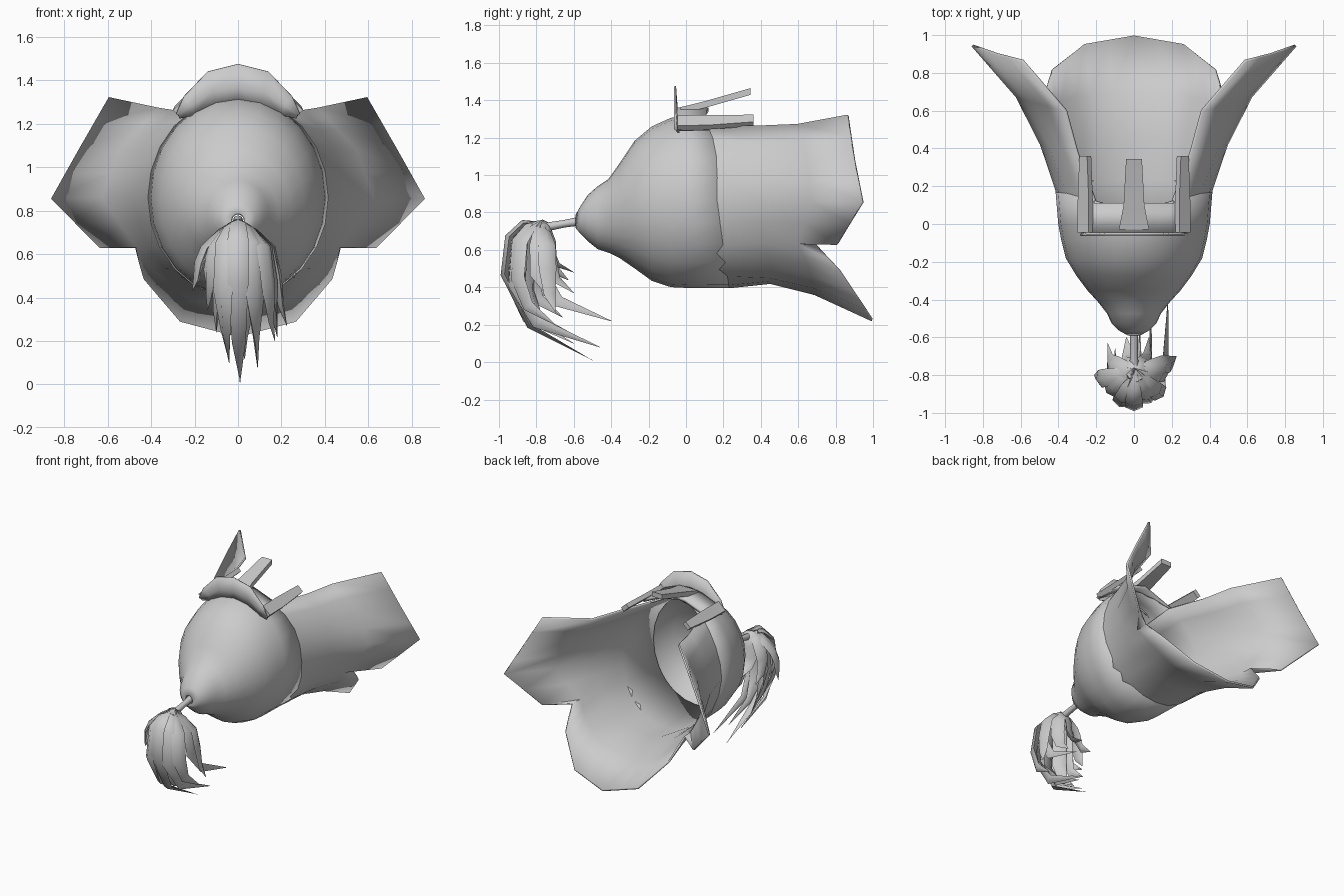
import bpy, bmesh, math
from mathutils import Vector

if "Cube" in bpy.data.objects:
    bpy.data.objects.remove(bpy.data.objects["Cube"])


def make_obj(name, verts, faces, thick=0, mirror=False, angle=50):
    me = bpy.data.meshes.new(name)
    me.from_pydata([tuple(v) for v in verts], [], faces)
    bm = bmesh.new()
    bm.from_mesh(me)
    if mirror:
        geo = bm.verts[:] + bm.edges[:] + bm.faces[:]
        dup = bmesh.ops.duplicate(bm, geom=geo)["geom"]
        for v in dup:
            if isinstance(v, bmesh.types.BMVert):
                v.co.x *= -1
    bmesh.ops.remove_doubles(bm, verts=bm.verts[:], dist=0.0005)
    bmesh.ops.recalc_face_normals(bm, faces=bm.faces[:])
    bm.to_mesh(me)
    bm.free()
    ob = bpy.data.objects.new(name, me)
    bpy.context.collection.objects.link(ob)
    if thick:
        m = ob.modifiers.new("thickness", "SOLIDIFY")
        m.thickness, m.offset = thick, 0
    bpy.ops.object.select_all(action="DESELECT")
    bpy.context.view_layer.objects.active = ob
    ob.select_set(True)
    bpy.ops.object.shade_smooth_by_angle(angle=math.radians(angle))
    return ob


def grid(name, rows, closed=False, caps=False, **kw):
    n = len(rows[0])
    verts = [p for r in rows for p in r]
    faces = []
    for i in range(len(rows) - 1):
        for j in range(n if closed else n - 1):
            k = (j + 1) % n
            faces.append((i * n + j, i * n + k, (i + 1) * n + k, (i + 1) * n + j))
    if caps:
        faces += [tuple(range(n)), tuple(range(len(verts) - n, len(verts)))]
    return make_obj(name, verts, faces, **kw)


# Point on the slanted dome rim, higher on the brow than at the nape
def rim(deg):
    s, c = math.sin(math.radians(deg)), math.cos(math.radians(deg))
    return (.41 * c, .18 - .10 * s ** 4 if s > 0 else .18 - .06 * s, .8615 + .4585 * s)


# Helmet dome: rings along y as (y, z bottom, z top, half width)
prof = [(-.585, .72, .785, .03), (-.56, .69, .83, .075), (-.52, .65, .89, .115),
        (-.47, .61, .935, .138), (-.41, .59, .975, .185), (-.35, .56, 1.06, .24),
        (-.27, .505, 1.18, .30), (-.18, .44, 1.255, .355), (-.08, .407, 1.30, .38),
        (.0, .403, 1.315, .395)]
N = 24
angles = [2 * math.pi * k / N for k in range(N)]
rings = [[(w * math.cos(a), y, (lo + hi) / 2 + (hi - lo) / 2 * math.sin(a)) for a in angles]
         for y, lo, hi, w in prof]
rings.append([rim(math.degrees(a)) for a in angles])
grid("helmet_dome", rings, closed=True, thick=.012)


# Flare start: a lip that runs along the inside of the dome, then the rim
def lip(deg):
    a = math.radians(deg)
    return [(.362 * math.cos(a), -.12, .853 + .413 * math.sin(a)), rim(deg)]


# Flared cheek guards and neck guard: lines from the rim angle to the outer edge
flare = [
    (60, (.30, .38, 1.26), (.36, .6, 1.27), (.59, .865, 1.32)),
    (30, (.44, .4, 1.08), (.54, .65, 1.08), (.725, .90, 1.085)),
    (0, (.49, .42, .87), (.62, .675, .86), (.855, .945, .855)),
    (-30, (.41, .42, .64), (.465, .60, .635), (.63, .81, .63)),
    (-30, (.41, .42, .64), (.465, .60, .635), (.47, .685, .635)),
    (-45, (.33, .45, .54), (.39, .65, .53), (.43, .82, .49)),
    (-60, (.20, .45, .455), (.23, .69, .40), (.265, .95, .295)),
    (-90, (0, .45, .425), (0, .69, .365), (0, .995, .225))]
rows = []
for i, (d, *pts) in enumerate(flare):
    if i and i != 4:
        # in-between line that follows the round rim
        d0, *prev = flare[i - 1]
        rows.append(lip((d + d0) / 2) + [tuple((Vector(p) + Vector(q)) / 2)
                                         for p, q in zip(pts, prev)])
    rows.append(lip(d) + pts)
grid("cheek_and_neck_guards", rows, thick=.014, mirror=True)

# Brow crest: thin upright arch above the forehead
outer = [(0, 1.475), (.14, 1.44), (.25, 1.325), (.285, 1.245)]
middle = [(0, 1.365), (.12, 1.345), (.215, 1.285), (.275, 1.24)]
inner = [(0, 1.305), (.10, 1.28), (.20, 1.24), (.27, 1.225)]
grid("brow_crest", [[(x, y, z) for x, z in line] for y, line in
                    ((-.058, outer), (-.05, middle), (-.04, inner))], thick=.01, mirror=True)

# Brow band behind the crest
grid("brow_band", [[(0, -.045, 1.35), (.10, -.045, 1.335), (.20, -.045, 1.295), (.28, -.045, 1.245)],
                   [(0, .12, 1.35), (.07, .11, 1.335), (.19, .11, 1.29), (.275, .12, 1.25)]],
     thick=.024, mirror=True)


# Nose bar and two side bars: ends as (y, z, half width, half thickness), rolled by tilt
def bar(name, x, tilt, ends):
    c, s = math.cos(tilt), math.sin(tilt)
    rows = [[(x + u * w * c - v * h * s, y, z + u * w * s + v * h * c)
             for u, v in ((-1, -1), (1, -1), (1, 1), (-1, 1))] for y, z, w, h in ends]
    grid(name, rows, closed=True, caps=True)


bar("nose_bar", 0, 0, [(-.03, 1.345, .08, .018), (.1, 1.377, .055, .018), (.345, 1.447, .042, .018)])
for s in (-1, 1):
    bar("side_bar", s * .258, -s * .75,
        [(-.045, 1.28, .04, .016), (.12, 1.283, .04, .016), (.36, 1.292, .028, .016)])


# Tapered strand swept along a path of points
def strand(name, pts, radii, flat=1, sides=4):
    pts = [Vector(p) for p in pts]
    rows = []
    for i, p in enumerate(pts):
        t = (pts[min(i + 1, len(pts) - 1)] - pts[max(i - 1, 0)]).normalized()
        out = Vector((p.x, p.y + .78, 0))
        if out.length < .01:
            out = Vector((1, 0, 0))
        u = t.cross(out).normalized()
        v = t.cross(u).normalized()
        rows.append([p + radii[i] * (math.cos(a) * u + flat * math.sin(a) * v)
                     for a in (2 * math.pi * k / sides for k in range(sides))])
    grid(name, rows, closed=True, caps=True)


strand("plume_stem", [(0, -.56, .755), (0, -.65, .74), (0, -.76, .72)], [.024, .02, .024], sides=8)

# Plume: (belly x, belly y, belly z, tip x, tip y, tip z)
locks = [(0, -.97, .47, .01, -.50, .01), (-.07, -.95, .43, -.04, -.60, .10),
         (.08, -.93, .41, .09, -.46, .08), (-.13, -.88, .52, -.14, -.72, .34),
         (.14, -.90, .45, .17, -.70, .20), (-.18, -.82, .56, -.21, -.80, .43),
         (.16, -.79, .48, .18, -.40, .22), (.18, -.74, .50, .225, -.70, .27),
         (-.12, -.74, .58, -.14, -.63, .44), (.07, -.73, .55, .08, -.60, .37),
         (-.03, -.72, .58, -.04, -.60, .48), (.03, -.88, .36, .03, -.55, .12),
         (-.04, -.84, .38, -.05, -.70, .17), (-.10, -.84, .48, -.10, -.66, .24)]
for bx, by, bz, tx, ty, tz in locks:
    dy = by + .77
    low = (bx * .6 + tx * .4, by * .72 + ty * .28, bz * .4 + tz * .6)
    strand("plume_lock", [(0, -.765, .75), (bx * .45, -.77 + dy * .5, .745 - abs(bx) * .25),
                          (bx * .85, -.77 + dy * .88, .67 - abs(bx) * .25), (bx, by, bz),
                          low, (tx, ty, tz)],
           [.015, .036, .048, .048, .032, .002], flat=.45)
